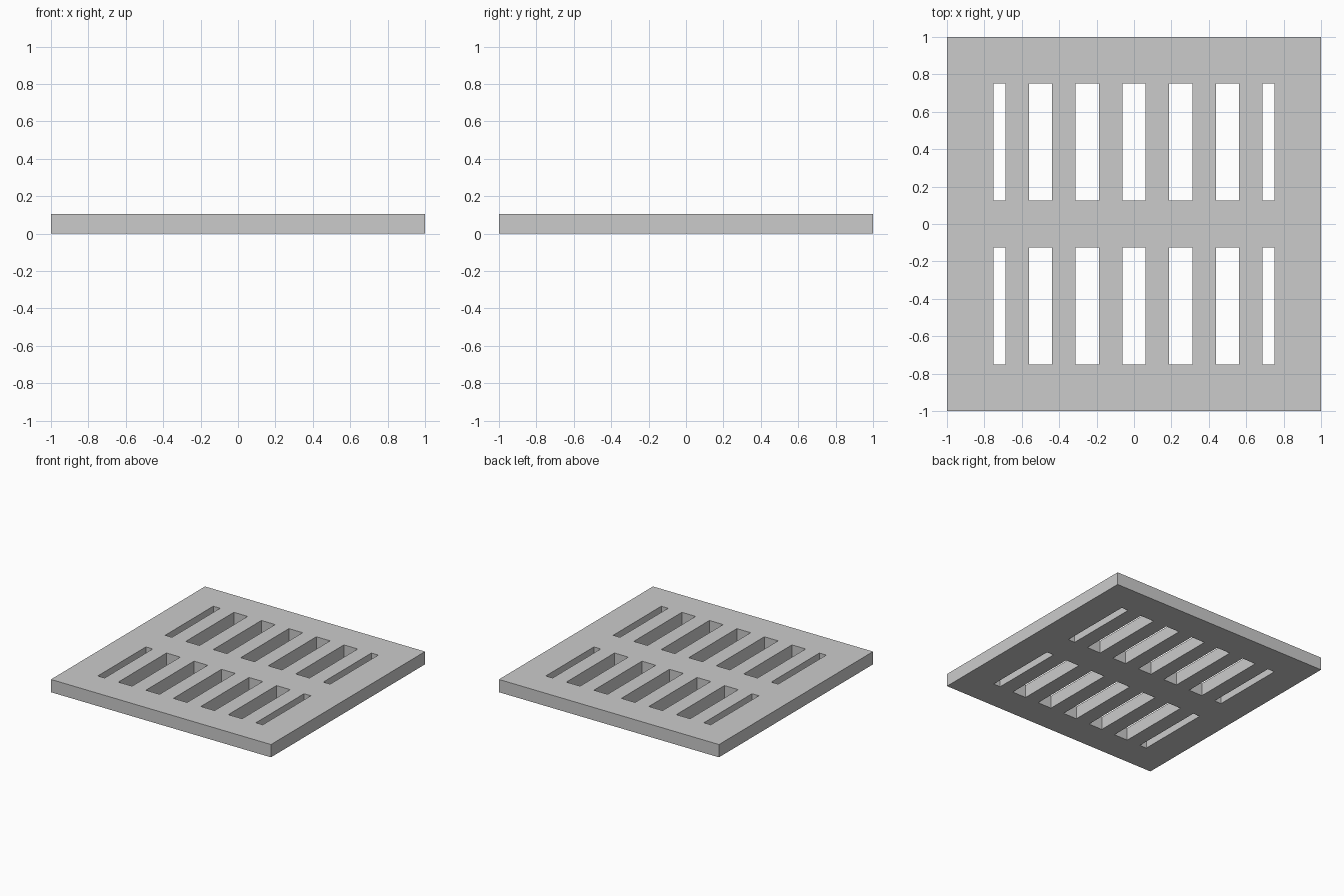
import bpy
import bmesh

if "Cube" in bpy.data.objects:
    bpy.data.objects.remove(bpy.data.objects["Cube"])

THICKNESS = 0.105

# Grid lines across the plate: outer edges, slot edges
half_x = [0.0625, 0.1875, 0.3125, 0.4375, 0.5625, 0.6875, 0.75, 1.0]
xs = [-x for x in reversed(half_x)] + half_x
ys = [-1.0, -0.75, -0.125, 0.125, 0.75, 1.0]

# Flat sheet: fill every cell except the two rows of slots
bm = bmesh.new()
verts = [[bm.verts.new((x, y, 0)) for y in ys] for x in xs]
for i in range(len(xs) - 1):
    for j in range(len(ys) - 1):
        is_slot = j in (1, 3) and i % 2 == 1 and 1 <= i <= len(xs) - 3
        if not is_slot:
            bm.faces.new((verts[i][j], verts[i + 1][j],
                          verts[i + 1][j + 1], verts[i][j + 1]))

mesh = bpy.data.meshes.new("slotted_grate")
bm.to_mesh(mesh)
bm.free()
grate = bpy.data.objects.new("slotted_grate", mesh)
bpy.context.collection.objects.link(grate)

# Plate thickness, rising from the ground
solid = grate.modifiers.new("thickness", 'SOLIDIFY')
solid.thickness = THICKNESS
solid.offset = 1.0
